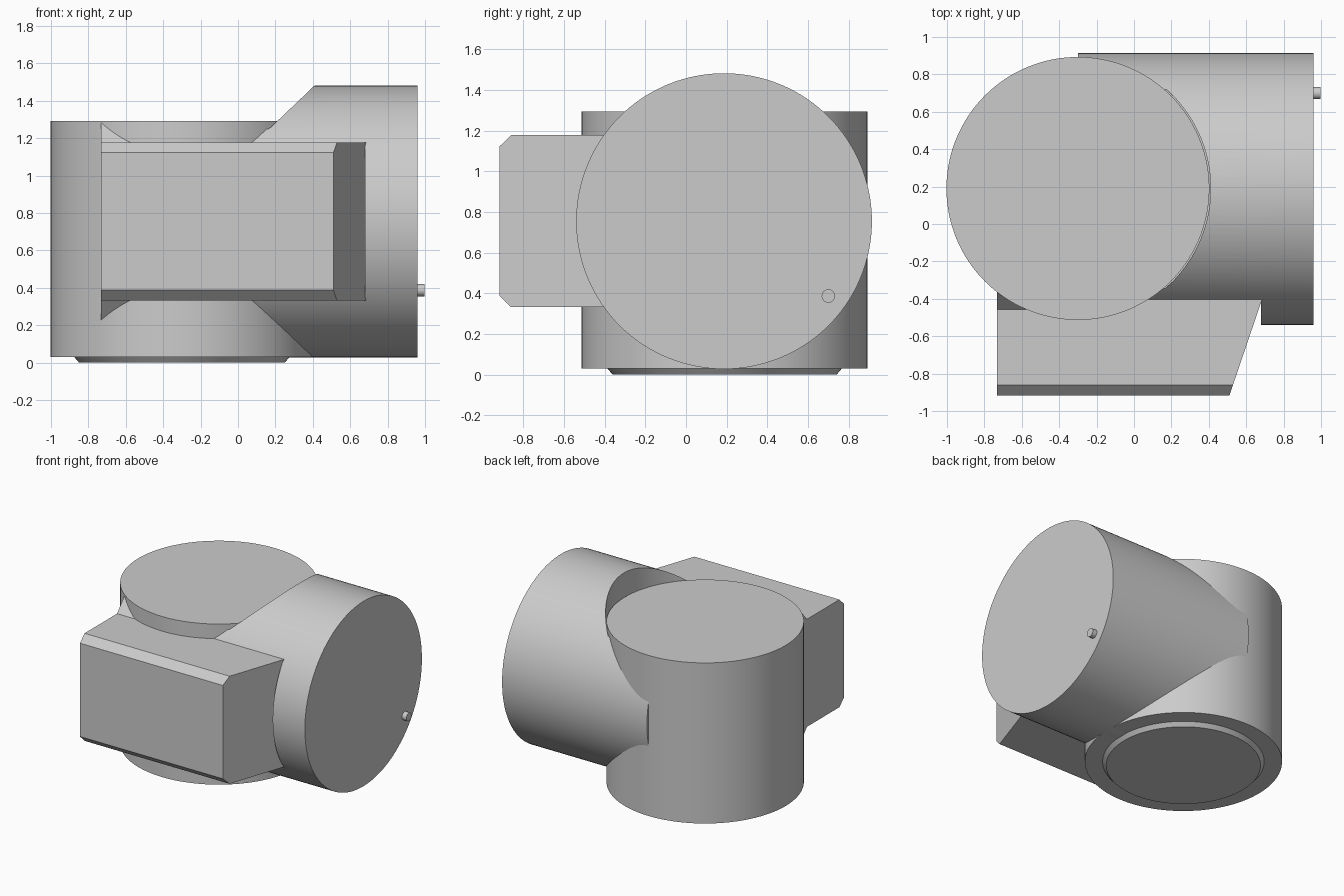
import bpy, bmesh, math
from mathutils import Matrix, Vector

cube = bpy.data.objects.get("Cube")
if cube:
    bpy.data.objects.remove(cube, do_unlink=True)

grey = bpy.data.materials.new("plain grey")
grey.use_nodes = True
COLOUR = (0.6, 0.6, 0.6, 1)
grey.diffuse_color = COLOUR
grey.node_tree.nodes["Principled BSDF"].inputs["Base Color"].default_value = COLOUR


def finish(name, bm):
    bmesh.ops.recalc_face_normals(bm, faces=bm.faces)
    mesh = bpy.data.meshes.new(name)
    bm.to_mesh(mesh)
    bm.free()
    mesh.materials.append(grey)
    ob = bpy.data.objects.new(name, mesh)
    bpy.context.collection.objects.link(ob)
    return ob


def cylinder(name, start, end, r1, r2=None, sides=128):
    """Cylinder or cone frustum between two points."""
    a, b = Vector(start), Vector(end)
    turn = (b - a).to_track_quat('Z', 'Y').to_matrix().to_4x4()
    bm = bmesh.new()
    bmesh.ops.create_cone(bm, cap_ends=True, segments=sides, radius1=r1,
                          radius2=r1 if r2 is None else r2, depth=(b - a).length,
                          matrix=Matrix.Translation((a + b) / 2) @ turn)
    return finish(name, bm)


def prism(name, profile, left, right):
    """Extrude a (y, z) profile along x; the right end may slope with y."""
    bm = bmesh.new()
    near = [bm.verts.new((left, y, z)) for y, z in profile]
    far = [bm.verts.new((right(y), y, z)) for y, z in profile]
    bm.faces.new(near)
    bm.faces.new(far)
    for i in range(len(profile)):
        j = (i + 1) % len(profile)
        bm.faces.new((near[i], near[j], far[j], far[i]))
    return finish(name, bm)


def cut(target, cutter):
    mod = target.modifiers.new("cut", 'BOOLEAN')
    mod.operation = 'DIFFERENCE'
    mod.solver = 'EXACT'
    mod.object = cutter
    bpy.context.view_layer.objects.active = target
    bpy.ops.object.modifier_apply(modifier=mod.name)
    bpy.data.objects.remove(cutter, do_unlink=True)


def smooth(ob):
    bpy.ops.object.select_all(action='DESELECT')
    ob.select_set(True)
    bpy.context.view_layer.objects.active = ob
    bpy.ops.object.shade_smooth_by_angle(angle=math.radians(25))


MID = 0.755      # height of the side drum's axis
CX, CY = -0.30, 0.19


def mirrored(points):
    """Close a half profile by mirroring it about the axis height."""
    return points + [(y, 2 * MID - z) for y, z in reversed(points)]


# Upright drum and its chamfered foot
upright = cylinder("upright_drum", (CX, CY, 0.03), (CX, CY, 1.293), 0.703)
foot = cylinder("foot_disc", (CX, CY, 0), (CX, CY, 0.035), 0.55, 0.58)

# Side drum, hollowed where it rises above the upright drum
side = cylinder("side_drum", (CX, 0.187, MID), (0.96, 0.187, MID), 0.727)
cut(side, cylinder("drum_cutter", (CX, CY, 1.25), (CX, CY, 1.7), 0.71))
# Recess for the front box
cut(side, prism("recess_cutter", mirrored([(-0.8, 1.17), (-0.41, 1.17)]),
                -0.6, lambda y: 0.68))

# Front box with chamfered front edges and a sloping right end
prism("front_box", mirrored([(-0.38, 1.178), (-0.86, 1.178), (-0.917, 1.122)]),
      -0.733, lambda y: 0.51 + (y + 0.917) * 0.34)

# Flared neck joining the box to the upright drum
prism("box_neck", mirrored([(-0.30, 1.288), (-0.36, 1.288), (-0.456, 1.178)]),
      -0.733, lambda y: -0.4)

# Small pin on the side drum's end
pin = cylinder("end_pin", (0.94, 0.70, 0.387), (0.997, 0.70, 0.387), 0.033, sides=32)

for ob in (upright, foot, side, pin):
    smooth(ob)
